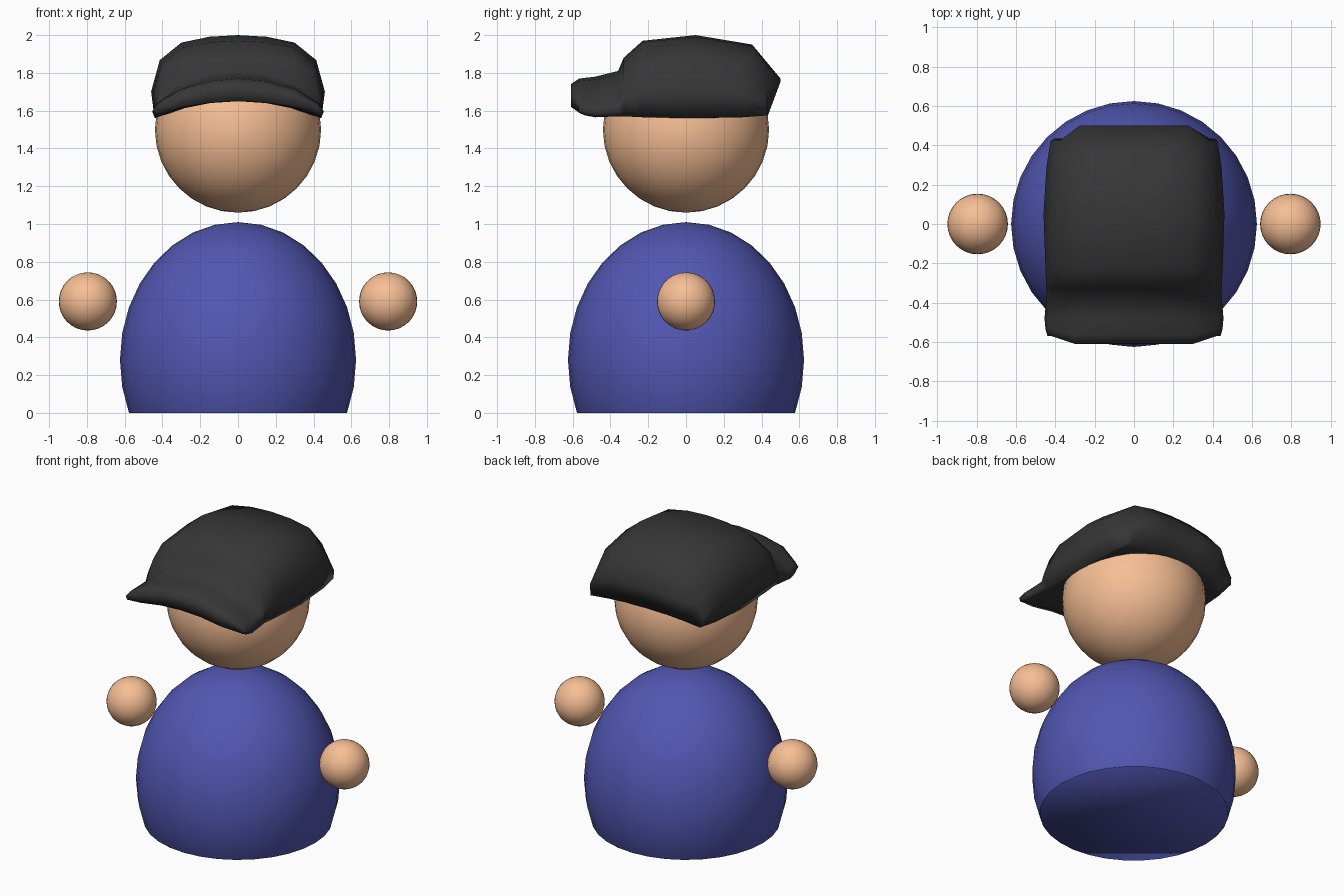
import bpy, bmesh

if "Cube" in bpy.data.objects:
    bpy.data.objects.remove(bpy.data.objects["Cube"])


def material(name, rgb):
    m = bpy.data.materials.new(name)
    m.diffuse_color = (*rgb, 1)
    m.use_nodes = True
    m.node_tree.nodes["Principled BSDF"].inputs["Base Color"].default_value = m.diffuse_color
    return m


skin = material("skin", (0.93, 0.52, 0.30))
blue = material("blue_cloth", (0.084, 0.095, 0.445))
black = material("dark_cloth", (0.037, 0.037, 0.037))


def add_object(name, bm, mat):
    for f in bm.faces:
        f.smooth = True
    me = bpy.data.meshes.new(name)
    bm.to_mesh(me)
    bm.free()
    me.materials.append(mat)
    ob = bpy.data.objects.new(name, me)
    bpy.context.collection.objects.link(ob)
    return ob


def ball(name, loc, rx, rz, mat, cut=False):
    bm = bmesh.new()
    bmesh.ops.create_uvsphere(bm, u_segments=32, v_segments=16, radius=1)
    bmesh.ops.scale(bm, vec=(rx, rx, rz), verts=bm.verts)
    bmesh.ops.translate(bm, vec=loc, verts=bm.verts)
    if cut:  # flat base on the ground, shaded smoothly into the side
        geom = bm.verts[:] + bm.edges[:] + bm.faces[:]
        bmesh.ops.bisect_plane(bm, geom=geom, plane_co=(0, 0, 0),
                               plane_no=(0, 0, -1), clear_outer=True)
        bmesh.ops.holes_fill(bm, edges=[e for e in bm.edges if e.is_boundary])
        bmesh.ops.recalc_face_normals(bm, faces=bm.faces)
    return add_object(name, bm, mat)


# Body, head and hands
ball("body", (0, 0, 0.28), 0.625, 0.73, blue, cut=True)
ball("head", (0, 0, 1.5), 0.44, 0.44, skin)
for side, sx in (("left", 1), ("right", -1)):
    ball(side + "_hand", (sx * 0.795, 0, 0.59), 0.154, 0.154, skin)

# Cap: half cross-sections as (width fraction, height fraction)
CROWN = [(0, 1), (.33, .98), (.65, .91), (.9, .7), (1, .32), (.96, 0)]
BRIM = [(0, 1), (.33, .93), (.68, .70), (.95, .32), (1, .14), (.97, 0)]

# Stations front to back: section, y, lower-edge shift, corner shift, width, top, side z, arch z
STATIONS = [
    (BRIM, -.61, 0, .04, .44, 1.74, 1.59, 1.65),
    (BRIM, -.565, 0, .03, .45, 1.77, 1.575, 1.65),
    (BRIM, -.48, 0, 0, .455, 1.78, 1.565, 1.65),
    (BRIM, -.36, 0, 0, .445, 1.81, 1.57, 1.65),
    (CROWN, -.33, 0, 0, .445, 1.88, 1.57, 1.65),
    (CROWN, -.23, 0, 0, .45, 1.97, 1.565, 1.64),
    (CROWN, .05, 0, 0, .46, 2.0, 1.56, 1.62),
    (CROWN, .35, -.05, -.06, .445, 1.95, 1.565, 1.61),
    (CROWN, .50, -.065, -.08, .425, 1.77, 1.575, 1.60),
]


def cap_ring(bm, sec, y, lean, rounding, w, top, low, arch):
    half = [(fx, low + (top - low) * fz) for fx, fz in sec]
    upper = [(-fx, z) for fx, z in half[:0:-1]] + half
    edge = sec[-1][0]
    lower = [(fx, low + (arch - low) * (1 - (fx / edge) ** 2))
             for fx, _ in upper[8:1:-1]]
    ring = []
    for i, (fx, z) in enumerate(upper + lower):
        dy = rounding if abs(fx) > 0.8 else 0
        if lean and (i == 0 or i >= 10):
            dy = lean
        ring.append(bm.verts.new((fx * w, y + dy, z)))
    return ring


bm = bmesh.new()
rings = [cap_ring(bm, *s) for s in STATIONS]
for a, b in zip(rings, rings[1:]):
    for i in range(len(a)):
        j = (i + 1) % len(a)
        bm.faces.new((a[i], a[j], b[j], b[i]))
for r in (rings[0], rings[-1]):  # close the front edge and the back wall
    for i in range(2, 8):
        bm.faces.new((r[i], r[i + 1], r[18 - i], r[19 - i]))
    bm.faces.new((r[0], r[1], r[2], r[17]))
    bm.faces.new((r[8], r[9], r[10], r[11]))
bmesh.ops.recalc_face_normals(bm, faces=bm.faces)
add_object("cap", bm, black)
